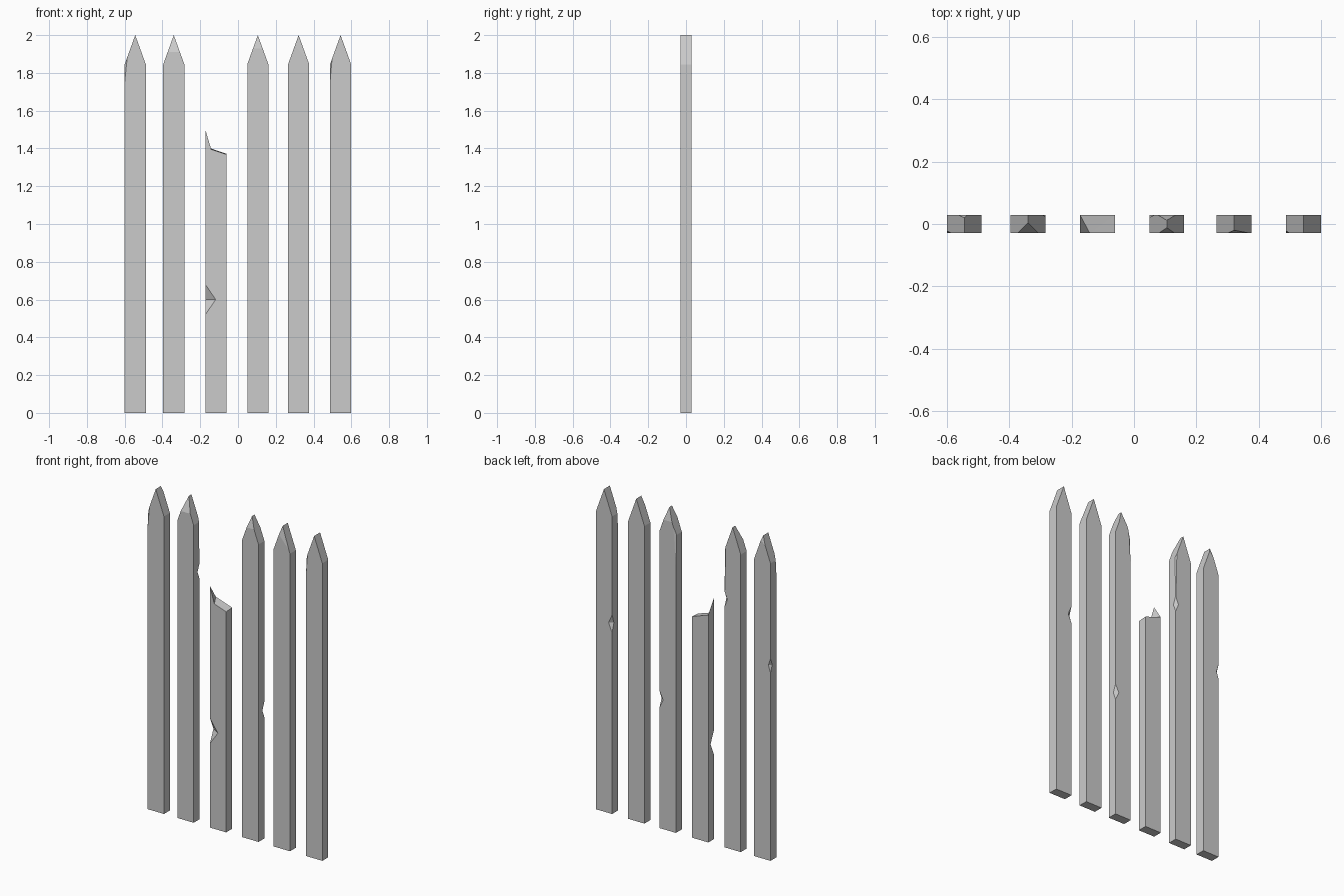
import bpy, bmesh
from mathutils import Vector

if "Cube" in bpy.data.objects:
    bpy.data.objects.remove(bpy.data.objects["Cube"])

W, D = 0.056, 0.029      # half width, half depth of a picket
SHOULDER, TOP = 1.845, 2.0


def slice_off(bm, pts):
    """Cut away the splinter outside the plane through three points."""
    a, b, c = (Vector(p) for p in pts)
    n = (b - a).cross(c - a).normalized()
    if n.dot(Vector((0, 0, 1)) - a) > 0:
        n = -n
    cut = bmesh.ops.bisect_plane(bm, geom=bm.verts[:] + bm.edges[:] + bm.faces[:],
                                 plane_co=a, plane_no=n, clear_outer=True)
    edges = [e for e in cut['geom_cut'] if isinstance(e, bmesh.types.BMEdge)]
    if edges:
        bmesh.ops.holes_fill(bm, edges=[e for e in edges if e.is_boundary], sides=0)


def to_object(name, bm, x):
    bmesh.ops.recalc_face_normals(bm, faces=bm.faces[:])
    mesh = bpy.data.meshes.new(name)
    bm.to_mesh(mesh)
    bm.free()
    ob = bpy.data.objects.new(name, mesh)
    ob.location.x = x
    bpy.context.collection.objects.link(ob)
    return ob


def chip(ob, pos, size):
    """Gouge an edge with a stretched octahedron."""
    bm = bmesh.new()
    rx, ry, rz = size
    p = Vector(pos)
    for v in ((rx, 0, 0), (-rx, 0, 0), (0, ry, 0), (0, -ry, 0), (0, 0, rz), (0, 0, -rz)):
        bm.verts.new(p + Vector(v))
    bmesh.ops.convex_hull(bm, input=bm.verts[:])
    cutter = to_object("chip_cutter", bm, ob.location.x)
    cutter.hide_render = True
    mod = ob.modifiers.new("chip", 'BOOLEAN')
    mod.operation, mod.solver, mod.object = 'DIFFERENCE', 'EXACT', cutter
    bpy.context.view_layer.update()
    dg = bpy.context.evaluated_depsgraph_get()
    mesh = bpy.data.meshes.new_from_object(ob.evaluated_get(dg))
    ob.modifiers.clear()
    ob.data = mesh
    bpy.data.objects.remove(cutter)


def whole_picket(name, x, cuts, chips):
    bm = bmesh.new()
    profile = [(-W, 0), (W, 0), (W, SHOULDER), (0, TOP), (-W, SHOULDER)]
    face = bm.faces.new([bm.verts.new((px, -D, pz)) for px, pz in profile])
    ext = bmesh.ops.extrude_face_region(bm, geom=[face])
    bmesh.ops.translate(bm, vec=(0, 2 * D, 0),
                        verts=[v for v in ext['geom'] if isinstance(v, bmesh.types.BMVert)])
    for c in cuts:
        slice_off(bm, c)
    ob = to_object(name, bm, x)
    for c in chips:
        chip(ob, *c)


def broken_picket(name, x):
    bm = bmesh.new()
    V = lambda *p: bm.verts.new(p)
    fl, fr, br, bl = V(-W, -D, 0), V(W, -D, 0), V(W, D, 0), V(-W, D, 0)
    spike, notch = V(-W, -D, 1.5), V(-0.025, -D, 1.395)
    tfr, tbr, tbl = V(W, -D, 1.368), V(W, D, 1.372), V(-W, D, 1.41)
    for f in ((fl, bl, br, fr), (fl, fr, tfr, notch, spike), (fr, br, tbr, tfr),
              (br, bl, tbl, tbr), (bl, fl, spike, tbl), (spike, notch, tbl),
              (notch, tfr, tbr), (notch, tbr, tbl)):
        bm.faces.new(f)
    ob = to_object(name, bm, x)
    chip(ob, (-W, -D, 0.6), (0.055, 0.036, 0.08))


small = (0.02, 0.02, 0.05)

whole_picket("picket_1", -0.544,
             [[(0, .02, 2), (-.02, D, 1.945), (.01, D, 1.97)],
              [(-W, -.022, 1.845), (-.042, -D, 1.884), (-W, -D, 1.75)]],
             [((-W, D, 1.21), (0.014, 0.018, 0.045))])
whole_picket("picket_2", -0.340,
             [[(0, .004, 2), (.032, -D, 1.91), (-.032, -D, 1.91)],
              [(W, D, 1.5), (W, .023, 1.84), (.048, D, 1.84)]],
             [((W, D, 1.54), small)])
broken_picket("broken_picket", -0.117)
whole_picket("picket_4", 0.105,
             [[(0, -.012, 2), (-.025, -D, 1.93), (.025, -D, 1.93)],
              [(0, .012, 2), (-.028, D, 1.92), (.028, D, 1.92)],
              [(-W, .021, 1.845), (-.038, D, 1.895), (-W, D, 1.65)]],
             [((W, D, 0.8), (0.025, 0.02, 0.05))])
whole_picket("picket_5", 0.321,
             [[(0, -.02, 2), (-.02, -D, 1.945), (.048, -D, 1.867)]],
             [])
whole_picket("picket_6", 0.543,
             [[(-W, -.022, 1.845), (-.045, -D, 1.875), (-W, -D, 1.75)]],
             [((-W, D, 1.18), (0.024, 0.018, 0.055))])
